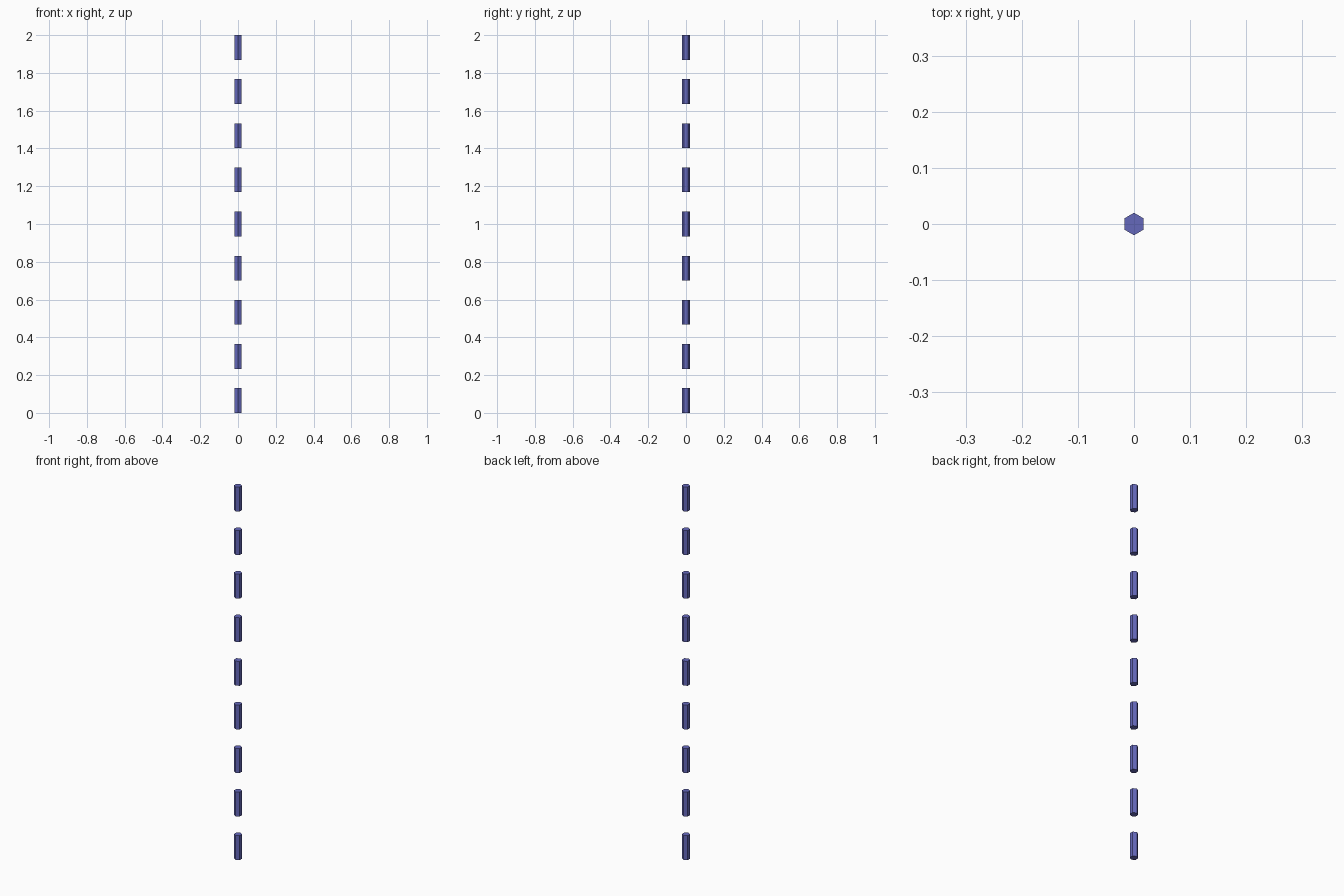
import bpy

if "Cube" in bpy.data.objects:
    bpy.data.objects.remove(bpy.data.objects["Cube"])

COUNT = 9
HEIGHT = 0.131      # length of one dash
RADIUS = 0.02       # hexagon corner radius
STEP = (2.0 - HEIGHT) / (COUNT - 1)

blue = bpy.data.materials.new("blue")
blue.diffuse_color = (0.13, 0.14, 0.5, 1.0)
blue.use_nodes = True
blue.node_tree.nodes["Principled BSDF"].inputs["Base Color"].default_value = blue.diffuse_color

# Column of separate hexagonal dashes, corners pointing along y
for i in range(COUNT):
    bpy.ops.mesh.primitive_cylinder_add(
        vertices=6, radius=RADIUS, depth=HEIGHT,
        location=(0, 0, HEIGHT / 2 + i * STEP))
    dash = bpy.context.object
    dash.name = f"dash_{i + 1}"
    dash.data.materials.append(blue)
